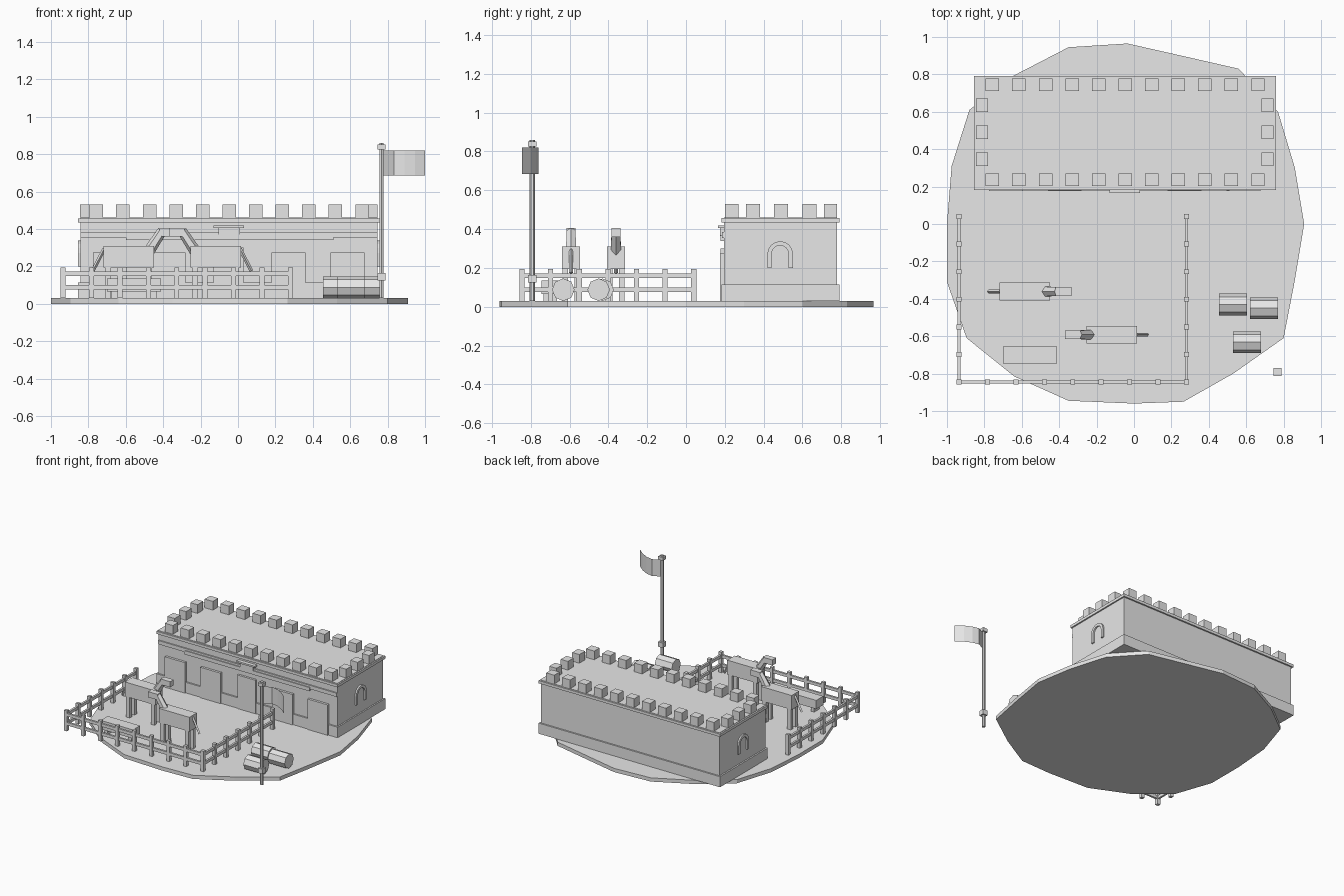
import bpy, bmesh, math
from mathutils import Vector

if "Cube" in bpy.data.objects:
    bpy.data.objects.remove(bpy.data.objects["Cube"])

# one plain grey throughout
grey = bpy.data.materials.new("light grey")
grey.diffuse_color = (0.8, 0.8, 0.8, 1)
grey.use_nodes = True
grey.node_tree.nodes["Principled BSDF"].inputs["Base Color"].default_value = grey.diffuse_color


def finish(name, bm):
    bmesh.ops.recalc_face_normals(bm, faces=bm.faces)
    me = bpy.data.meshes.new(name)
    bm.to_mesh(me)
    bm.free()
    me.materials.append(grey)
    ob = bpy.data.objects.new(name, me)
    bpy.context.collection.objects.link(ob)
    return ob


def box(name, x0, x1, y0, y1, z0, z1):
    bm = bmesh.new()
    bmesh.ops.create_cube(bm, size=1)
    for v in bm.verts:
        v.co = Vector(((x0 + x1) / 2 + v.co.x * (x1 - x0),
                       (y0 + y1) / 2 + v.co.y * (y1 - y0),
                       (z0 + z1) / 2 + v.co.z * (z1 - z0)))
    return finish(name, bm)


def rod(name, a, b, r, sides, r2=None):
    """Cylinder from point a to point b."""
    a, b = Vector(a), Vector(b)
    bm = bmesh.new()
    bmesh.ops.create_cone(bm, cap_ends=True, segments=sides, radius1=r,
                          radius2=r if r2 is None else r2, depth=(b - a).length)
    q = (b - a).to_track_quat('Z', 'Y')
    for v in bm.verts:
        v.co = q @ v.co + (a + b) / 2
    return finish(name, bm)


def prism(name, pts, offset):
    """Extrude a flat polygon by an offset."""
    bm = bmesh.new()
    f = bm.faces.new([bm.verts.new(p) for p in pts])
    ext = bmesh.ops.extrude_face_region(bm, geom=[f], use_keep_orig=True)
    vs = [e for e in ext["geom"] if isinstance(e, bmesh.types.BMVert)]
    bmesh.ops.translate(bm, verts=vs, vec=offset)
    return finish(name, bm)


# irregular ground slab
G = 0.03
outline = [(.91, 0), (.86, .3), (.77, .6), (.56, .83), (.275, .895), (-.035, .965),
           (-.35, .945), (-.64, .795), (-.88, .61), (-.975, .31), (-1, 0), (-1, -.31),
           (-.895, -.61), (-.64, -.815), (-.35, -.945), (0, -.96), (.265, -.95),
           (.53, -.8), (.8, -.61), (.86, -.3)]
prism("ground_slab", [(x, y, 0) for x, y in outline], (0, 0, G))

# fort walls, plinth and cornice
box("fort_walls", -.843, .747, .195, .778, G, .46)
box("fort_plinth", -.855, .758, .183, .79, G, .115)
box("fort_cornice", -.855, .758, .183, .79, .435, .457)
box("front_band", -.843, .747, .185, .2, .355, .385)
box("sign_board", -.6, .51, .178, .2, .34, .37)

# battlements
for k in range(11):
    x = -.757 + .142 * k
    for y in (.236, .744):
        box("merlon", x - .036, x + .036, y - .034, y + .034, .46, .53)
for x in (-.812, .714):
    for y in (.345, .49, .635):
        box("merlon", x - .032, x + .032, y - .036, y + .036, .46, .53)

# front doors and central gate with canopy
for x in (-.685, -.37, .27, .585):
    box("front_door", x - .09, x + .09, .176, .2, G, .275)
box("gate", -.13, .03, .178, .2, G, .3)
box("gate_plaque", -.105, .01, .174, .2, .365, .405)
box("gate_canopy", -.13, .033, .165, .2, .405, .418)


# arched window frames on both end walls
def arch(x, width):
    yc, zc, bot = .485, .272, .2
    outer, inner = .066, .044

    def curve(r):
        mid = [(yc + r * math.cos(math.pi * i / 8),
                zc + r * math.sin(math.pi * i / 8)) for i in range(9)]
        return [(yc + r, bot)] + mid + [(yc - r, bot)]
    bm = bmesh.new()
    rows = [[bm.verts.new((x + dx, y, z)) for y, z in curve(r)]
            for r, dx in ((outer, 0), (outer, width), (inner, width), (inner, 0))]
    for a in range(4):
        p, q = rows[a], rows[(a + 1) % 4]
        for i in range(len(p) - 1):
            bm.faces.new((p[i], p[i + 1], q[i + 1], q[i]))
    for end in (0, -1):
        bm.faces.new([r[end] for r in rows])
    finish("arched_window_frame", bm)


arch(.745, .014)
arch(-.841, -.014)

# corral fence
X0, X1, Y0, Y1 = -.935, .28, -.845, .04
posts = [(X0 + (X1 - X0) * k / 8, Y0) for k in range(9)]
posts += [(x, Y0 + (Y1 - Y0) * k / 6) for x in (X0, X1) for k in range(1, 7)]
for x, y in posts:
    box("fence_post", x - .013, x + .013, y - .013, y + .013, G, .195)
for z in (.16, .088):
    box("front_rail", X0, X1, Y0 - .008, Y0 + .008, z - .012, z + .012)
    for x in (X0, X1):
        box("side_rail", x - .008, x + .008, Y0, Y1, z - .012, z + .012)


# horses: d is the facing direction along x
def horse(cx, cy, d):
    def hbox(name, a, b, y0, y1, z0, z1):
        xs = sorted((cx + d * a, cx + d * b))
        box(name, xs[0], xs[1], cy + y0, cy + y1, z0, z1)
    hbox("horse_body", -.135, .135, -.047, .047, .195, .31)
    for a in (-.11, .11):
        for y in (-.031, .031):
            hbox("horse_leg", a - .016, a + .016, y - .014, y + .014, G, .2)
    rod("horse_neck", (cx + d * .105, cy, .275), (cx + d * .18, cy, .39), .031, 6, .026)
    hbox("horse_head", .165, .25, -.023, .023, .36, .405)
    rod("horse_tail", (cx + d * -.13, cy, .295), (cx + d * -.192, cy, .175), .01, 4)


horse(-.585, -.361, 1)
horse(-.12, -.592, -1)

# water trough
box("trough", -.7, -.413, -.745, -.655, .065, .135)
for x in (-.66, -.45):
    box("trough_leg", x - .015, x + .015, -.735, -.665, G, .07)

# barrels lying on their sides
for x, y in ((.53, -.43), (.695, -.45), (.605, -.632)):
    rod("barrel", (x - .075, y, .088), (x + .075, y, .088), .058, 8)

# flagpole with collars and a waving flag
px, py = .767, -.792
rod("flagpole", (px, py, G), (px, py, .86), .013, 6)
for z0, z1 in ((.125, .165), (.825, .852)):
    box("pole_collar", px - .021, px + .021, py - .021, py + .021, z0, z1)
bm = bmesh.new()
wave = ((.778, -.79), (.835, -.76), (.89, -.772), (.945, -.8), (1, -.845))
cols = [(bm.verts.new((x, y, .685)), bm.verts.new((x, y, .82))) for x, y in wave]
for a, b in zip(cols, cols[1:]):
    bm.faces.new((a[0], b[0], b[1], a[1]))
finish("flag", bm)
